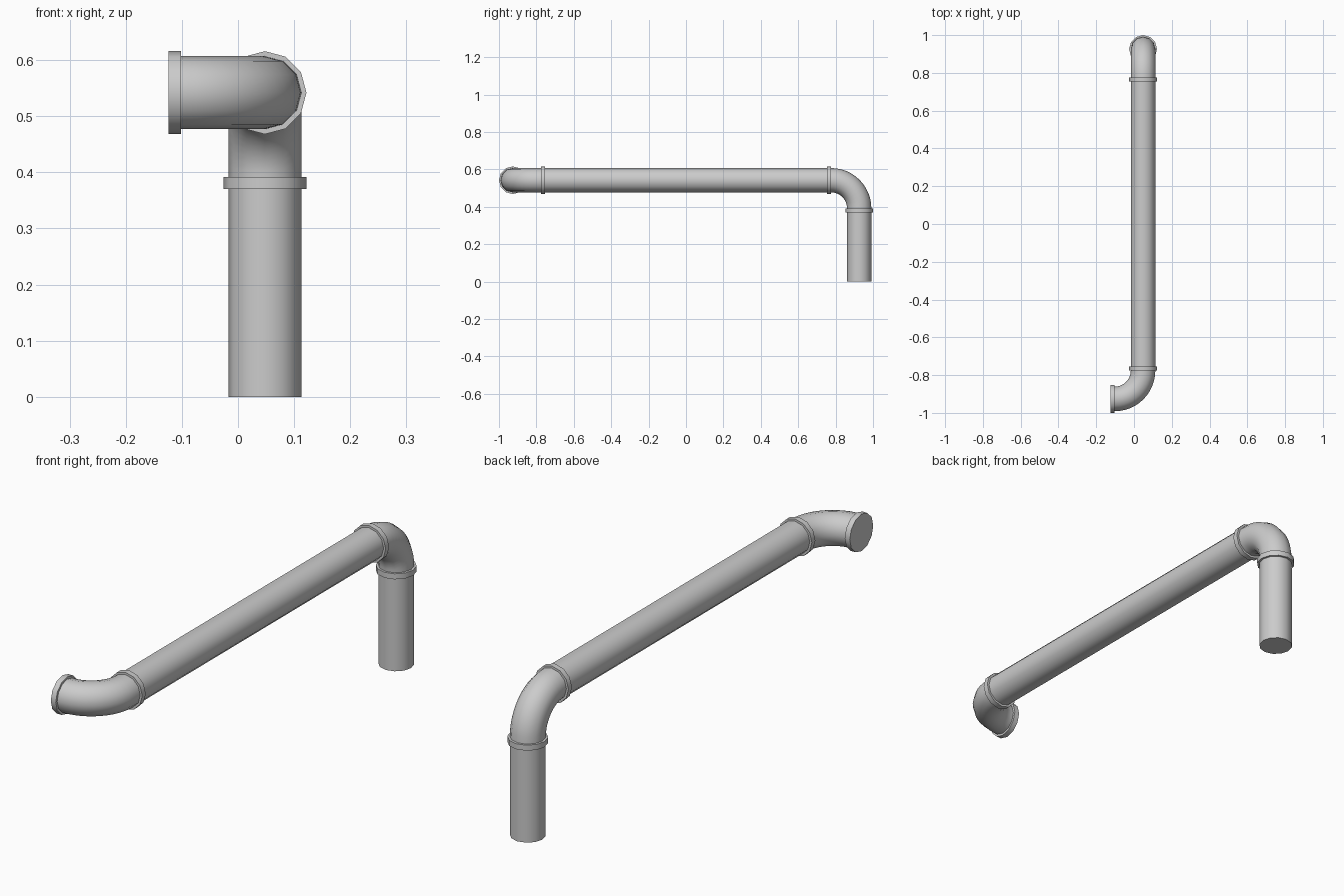
import bpy, bmesh, math
from mathutils import Vector

if "Cube" in bpy.data.objects:
    bpy.data.objects.remove(bpy.data.objects["Cube"], do_unlink=True)

PIPE_R, COLLAR_R, BEND_R = 0.065, 0.074, 0.15
SIDES, COLLAR_W = 12, 0.022
AXIS_X, AXIS_Z = 0.048, 0.542      # centre line of the long pipe
END_Y = 0.776                      # where the long run meets each bend
X, Y, Z = Vector((1, 0, 0)), Vector((0, 1, 0)), Vector((0, 0, 1))

metal = bpy.data.materials.new("grey_metal")
metal.use_nodes = True
metal.diffuse_color = (0.6, 0.6, 0.6, 1)
metal.node_tree.nodes["Principled BSDF"].inputs["Base Color"].default_value = (0.6, 0.6, 0.6, 1)


def sweep(name, stations, side, radius, capped=True):
    """Skin rings placed at (centre, tangent) stations; side is normal to the path."""
    bm = bmesh.new()
    rings = []
    for centre, tangent in stations:
        other = tangent.cross(side)
        angles = [math.tau * i / SIDES for i in range(SIDES)]
        rings.append([bm.verts.new(centre + radius * (side * math.cos(a) + other * math.sin(a)))
                      for a in angles])
    for a, b in zip(rings, rings[1:]):
        for i in range(SIDES):
            j = (i + 1) % SIDES
            bm.faces.new((a[i], a[j], b[j], b[i]))
    if capped:
        bm.faces.new(rings[0][::-1])
        bm.faces.new(rings[-1])
    bmesh.ops.recalc_face_normals(bm, faces=bm.faces)
    mesh = bpy.data.meshes.new(name)
    bm.to_mesh(mesh)
    bm.free()
    mesh.materials.append(metal)
    obj = bpy.data.objects.new(name, mesh)
    bpy.context.collection.objects.link(obj)
    bpy.ops.object.select_all(action='DESELECT')
    obj.select_set(True)
    bpy.context.view_layer.objects.active = obj
    bpy.ops.object.shade_smooth_by_angle(angle=math.radians(40))
    return obj


def straight(name, start, direction, length, side, radius):
    sweep(name, [(start, direction), (start + direction * length, direction)], side, radius)


def elbow(name, start, heading, turn, steps=12):
    """Quarter bend leaving start along heading and ending along turn."""
    stations = []
    for i in range(steps + 1):
        a = math.pi / 2 * i / steps
        centre = start + BEND_R * (heading * math.sin(a) + turn * (1 - math.cos(a)))
        stations.append((centre, heading * math.cos(a) + turn * math.sin(a)))
    sweep(name, stations, heading.cross(turn), PIPE_R, capped=False)
    return stations[-1][0]


back = Vector((AXIS_X, END_Y, AXIS_Z))
front = Vector((AXIS_X, -END_Y, AXIS_Z))

# Long horizontal pipe with a collar at each end
straight("long_pipe", front, Y, 2 * END_Y - 0.002, X, PIPE_R)
straight("back_collar", back, -Y, COLLAR_W, X, COLLAR_R)
straight("front_collar", front, Y, COLLAR_W, X, COLLAR_R)

# Back bend down to the standing pipe
leg_top = elbow("back_elbow", back, Y, -Z)
straight("leg_collar", leg_top, -Z, COLLAR_W, X, COLLAR_R)
straight("leg_pipe", leg_top - Z * 0.01, -Z, leg_top.z - 0.01, X, PIPE_R)

# Front bend sideways to the closed end collar
outlet = elbow("front_elbow", front, -Y, -X)
straight("end_collar", outlet, -X, COLLAR_W, Z, COLLAR_R)
